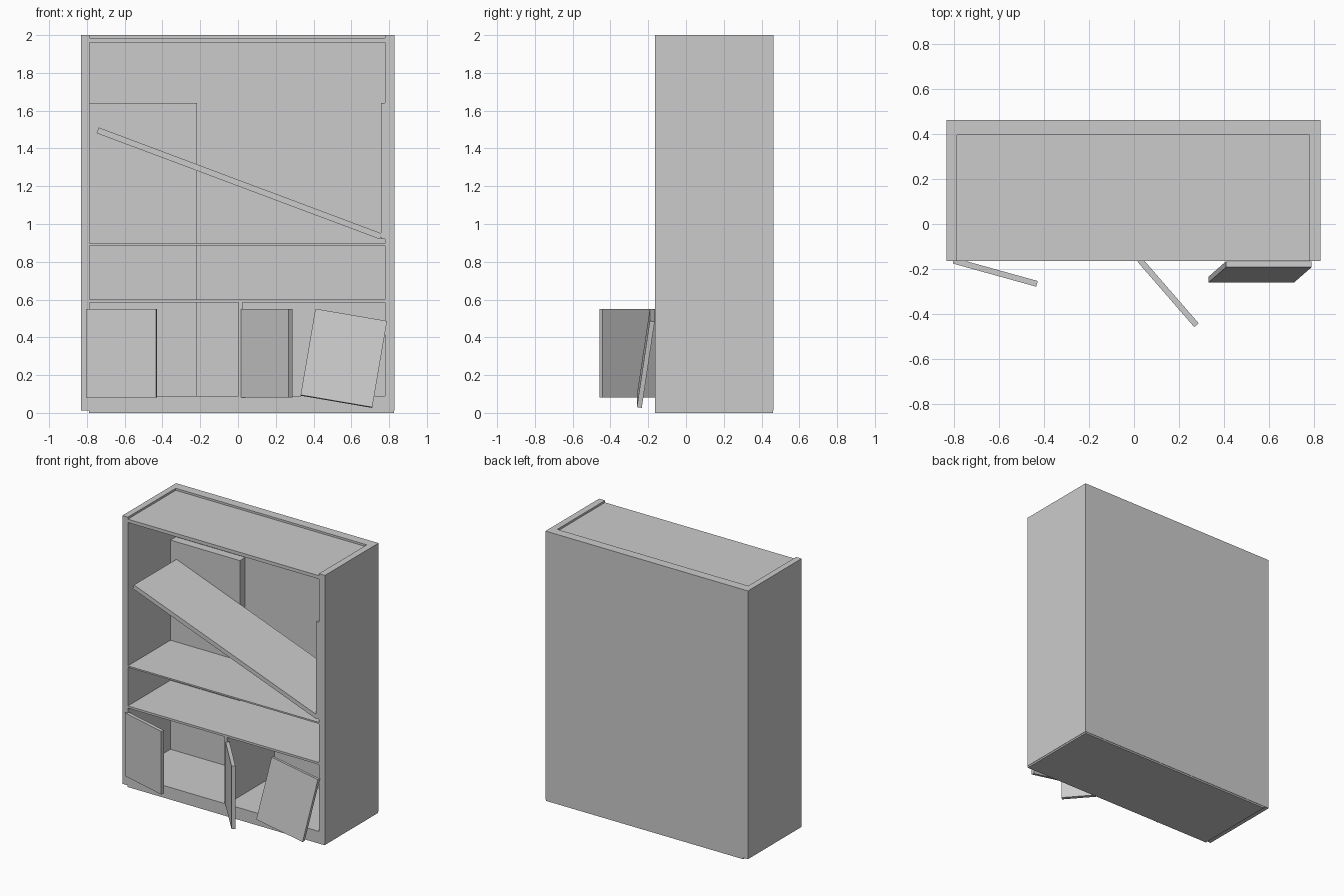
import bpy
from math import radians, cos, sin, atan2, hypot
from mathutils import Vector

if "Cube" in bpy.data.objects:
    bpy.data.objects.remove(bpy.data.objects["Cube"])


def box(name, x, y, z):
    """Axis-aligned box from (min, max) ranges."""
    bpy.ops.mesh.primitive_cube_add(size=1, location=[sum(r) / 2 for r in (x, y, z)])
    o = bpy.context.object
    o.name = name
    o.scale = [r[1] - r[0] for r in (x, y, z)]
    return o


def tilted_box(name, centre, size, rot):
    """Box given by centre, size and rotation in degrees."""
    bpy.ops.mesh.primitive_cube_add(size=1, location=centre,
                                    rotation=[radians(a) for a in rot])
    o = bpy.context.object
    o.name = name
    o.scale = size
    return o


FRONT, BACK, INNER = -0.165, 0.463, 0.395
L, R = -0.787, 0.779          # inner faces of the side panels
DEPTH = (FRONT, INNER)

# Carcass
box("left_side", (-0.832, L), (FRONT, BACK), (0.012, 2))
box("right_side", (R, 0.828), (FRONT, BACK), (0.012, 2))
box("back_panel", (L, R), (INNER, BACK), (0.012, 2))
box("top_board", (L, R), DEPTH, (1.96, 1.985))
box("base", (-0.79, 0.825), (FRONT, 0.46), (0, 0.09))

# Fixed shelves and lower divider
box("upper_shelf", (L, R), DEPTH, (0.887, 0.898))
box("lower_shelf", (L, R), DEPTH, (0.585, 0.601))
box("divider", (0.003, 0.024), DEPTH, (0.09, 0.585))

# Leftover inner panels
box("broken_back_board", (L, -0.218), (0.333, INNER), (0.09, 1.64))
box("right_liner", (0.757, R), DEPTH, (0.92, 1.64))

# Fallen shelf
a, b = Vector((-0.743, 1.496)), Vector((0.757, 0.934))
d = b - a
mid = (a + b) / 2
tilted_box("fallen_shelf", (mid.x, 0.085, mid.y), (d.length, 0.50, 0.032),
           (0, -atan2(d.y, d.x) * 57.2958, 0))

# Doors: two hinged open, one fallen and leaning
W, T, H = 0.385, 0.026, 0.468
for name, x, y, ang in (("left_door", -0.802, -0.163, -15.5),
                        ("middle_door", 0.025, -0.159, -49)):
    r = radians(ang)
    tilted_box(name, (x + cos(r) * W / 2, y + sin(r) * W / 2, 0.316), (W, T, H), (0, 0, ang))
tilted_box("leaning_door", (0.56, -0.213, 0.289), (W, T, H), (-8.4, 9.7, 0))
